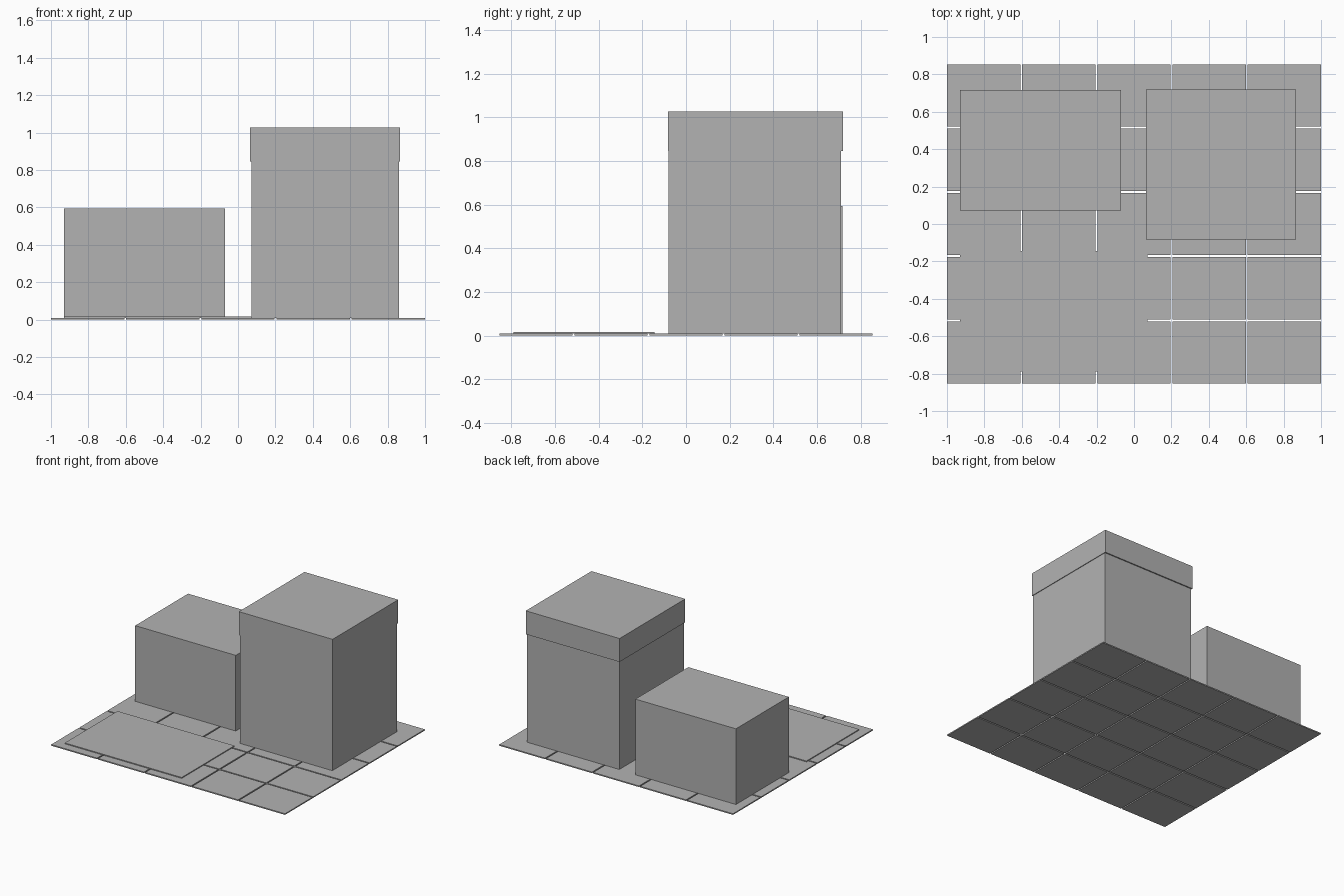
import bpy

if "Cube" in bpy.data.objects:
    bpy.data.objects.remove(bpy.data.objects["Cube"])

mat = bpy.data.materials.new("plain grey")
mat.diffuse_color = (0.448, 0.448, 0.448, 1)
mat.use_nodes = True
mat.node_tree.nodes["Principled BSDF"].inputs["Base Color"].default_value = mat.diffuse_color


def box(name, x0, x1, y0, y1, z0, z1):
    bpy.ops.mesh.primitive_cube_add(
        size=1, location=((x0 + x1) / 2, (y0 + y1) / 2, (z0 + z1) / 2))
    ob = bpy.context.object
    ob.name = name
    ob.scale = (x1 - x0, y1 - y0, z1 - z0)
    bpy.ops.object.transform_apply(location=False, rotation=False, scale=True)
    ob.data.materials.append(mat)
    return ob


# floor of 5 x 5 separate tiles with narrow open gaps
GAP, TOP = 0.010, 0.009
W, D = 2.0, 1.708
tw, td = (W - 4 * GAP) / 5, (D - 4 * GAP) / 5
for i in range(5):
    for j in range(5):
        x = -W / 2 + i * (tw + GAP)
        y = -D / 2 + j * (td + GAP)
        box(f"floor_tile_{i}_{j}", x, x + tw, y, y + td, 0, TOP)

# thin mat at the front left
box("floor_mat", -0.929, 0.071, -0.789, -0.145, TOP, 0.016)

# low box at the back left
box("low_box", -0.929, -0.069, 0.071, 0.717, TOP, 0.594)

# tall box at the back right with a slightly larger lid
box("tall_box_body", 0.073, 0.862, -0.079, 0.710, TOP, 0.846)
box("tall_box_lid", 0.065, 0.867, -0.083, 0.719, 0.846, 1.027)
